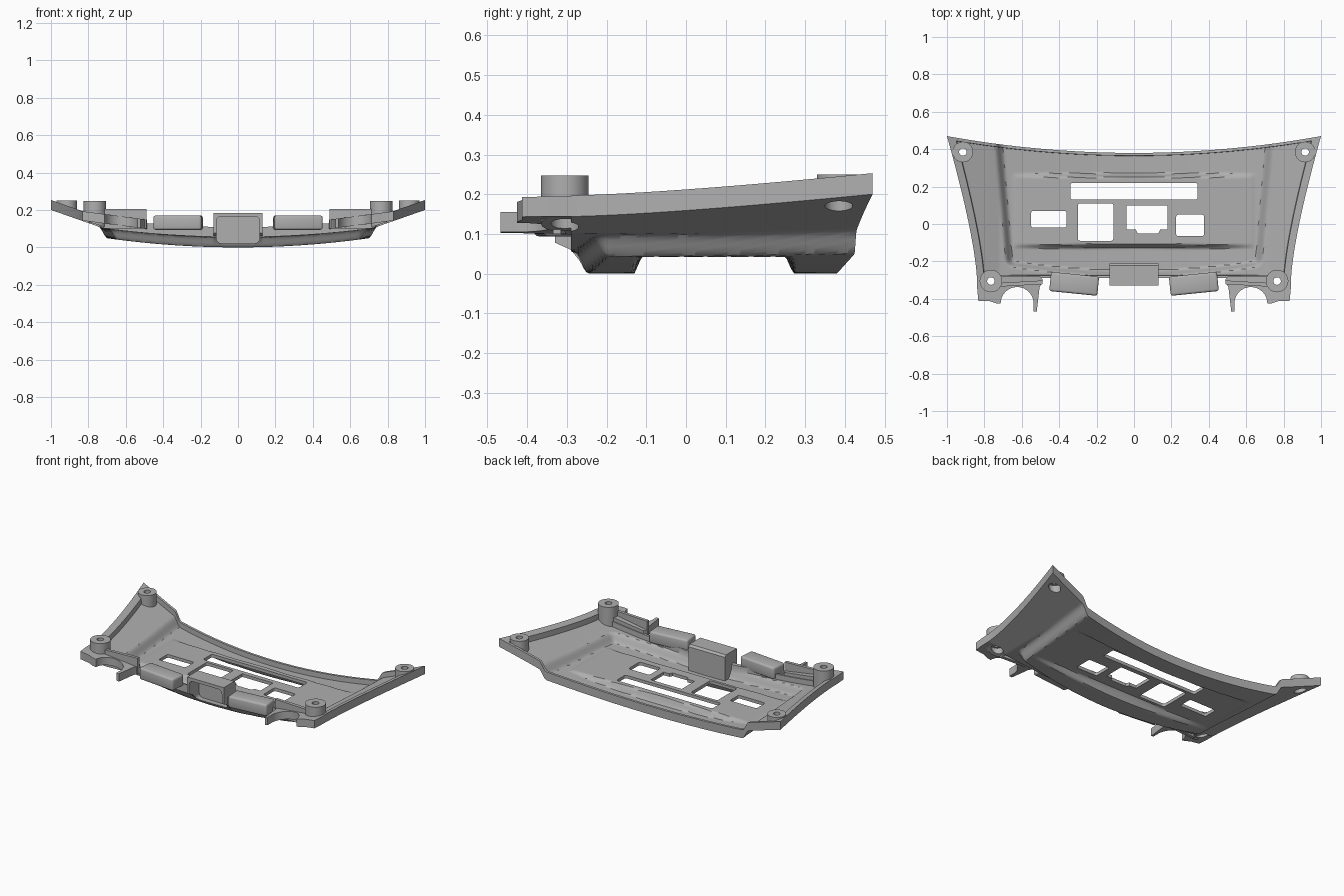
import bpy, bmesh, math
from mathutils import Matrix

cube = bpy.data.objects.get("Cube")
if cube:
    bpy.data.objects.remove(cube)

grey = bpy.data.materials.new("plain grey plastic")
grey.use_nodes = True
grey.diffuse_color = (0.43, 0.43, 0.43, 1)
grey.node_tree.nodes["Principled BSDF"].inputs["Base Color"].default_value = (0.43, 0.43, 0.43, 1)


def finish(bm, name, angle=35):
    bmesh.ops.recalc_face_normals(bm, faces=bm.faces[:])
    me = bpy.data.meshes.new(name)
    bm.to_mesh(me)
    bm.free()
    me.materials.append(grey)
    ob = bpy.data.objects.new(name, me)
    bpy.context.collection.objects.link(ob)
    return ob


def smooth(ob):
    bpy.ops.object.select_all(action='DESELECT')
    ob.select_set(True)
    bpy.context.view_layer.objects.active = ob
    bpy.ops.object.shade_smooth_by_angle(angle=math.radians(35))


def cut(ob, cutter):
    mod = ob.modifiers.new("cut", 'BOOLEAN')
    mod.operation = 'DIFFERENCE'
    mod.solver = 'EXACT'
    mod.object = cutter
    bpy.context.view_layer.objects.active = ob
    bpy.ops.object.modifier_apply(modifier=mod.name)


def stack(bm, rings):
    """Close a solid through a list of rings with equal point counts."""
    loops = [[bm.verts.new(p) for p in ring] for ring in rings]
    n = len(loops[0])
    for a, b in zip(loops, loops[1:]):
        for i in range(n):
            j = (i + 1) % n
            bm.faces.new((a[i], a[j], b[j], b[i]))
    bm.faces.new(loops[0][::-1])
    bm.faces.new(loops[-1])


def prism(bm, pts, low, high):
    stack(bm, [[(x, y, f(x, y)) for x, y in pts] for f in (low, high)])


def circle(cx, cy, r, n=32):
    return [(cx + r * math.cos(i * math.tau / n), cy + r * math.sin(i * math.tau / n)) for i in range(n)]


def rect(x0, x1, y0, y1, r=0.012):
    pts = []
    for k, (cx, cy) in enumerate([(x1 - r, y1 - r), (x0 + r, y1 - r), (x0 + r, y0 + r), (x1 - r, y0 + r)]):
        for s in range(4):
            a = math.radians(90 * k + 30 * s)
            pts.append((cx + r * math.cos(a), cy + r * math.sin(a)))
    return pts


def level(z):
    return lambda x, y: z


def clamp(t):
    return max(0.0, min(1.0, t))


def ease(t):
    t = clamp(t)
    return t * t * (3 - 2 * t)


# Underside shape: bowed pan, flat raised panel, step up to wings and front flange
def wing_z(x):
    x = abs(x)
    return 0.055 + 0.09 * x * x if x < 0.72 else 0.102 + 0.35 * (x - 0.72)


def under(x, y):
    ax = abs(x)
    pan = 0.1 * ax * ax
    outside = max(ax - 0.63, -0.11 - y, y - 0.25)
    pan += max(0, 0.045 - pan) * clamp(1 - outside / 0.02)
    side = (ax - (0.662 + 0.085 * y)) / 0.045
    front = (-0.245 + 0.12 * ax * ax - y) / 0.04
    s = ease(math.hypot(max(side, 0), max(front, 0)))
    return pan + (wing_z(x) - pan) * s


# Main plate: closed shell with a raised rim round the edge
def steps(n):
    inner = [0.024 + 0.952 * i / n for i in range(n + 1)]
    return [0, 0.0225] + inner + [0.9775, 1]


bm = bmesh.new()
us, vs = [2 * t - 1 for t in steps(170)], steps(84)
us = [math.copysign(min(1, abs(u) * 1.0), u) for u in us]
top, bottom = [], []
for j, v in enumerate(vs):
    half = 0.84 + 0.16 * v ** 1.4
    lo, hi = [], []
    for i, u in enumerate(us):
        edge = i < 2 or j < 2 or i >= len(us) - 2 or j >= len(vs) - 2
        x = u * half
        y = -0.29 + v * (0.67 + 0.09 * x * x)
        z = under(x, y)
        lo.append(bm.verts.new((x, y, z)))
        hi.append(bm.verts.new((x, y, z + (0.053 if edge else 0.02))))
    bottom.append(lo)
    top.append(hi)
nu, nv = len(us), len(vs)
for j in range(nv - 1):
    for i in range(nu - 1):
        for g in (top, bottom):
            bm.faces.new((g[j][i], g[j][i + 1], g[j + 1][i + 1], g[j + 1][i]))
border = [(0, i) for i in range(nu)] + [(j, nu - 1) for j in range(1, nv)]
border += [(nv - 1, i) for i in range(nu - 2, -1, -1)] + [(j, 0) for j in range(nv - 2, 0, -1)]
for (a, b), (c, d) in zip(border, border[1:] + border[:1]):
    bm.faces.new((bottom[a][b], bottom[c][d], top[c][d], top[a][b]))
plate = finish(bm, "main_plate")

# Cutter for panel openings
bm = bmesh.new()
notched = [(-0.04, -0.03), (0.01, -0.03), (0.02, -0.05), (0.13, -0.05), (0.14, -0.03),
           (0.18, -0.03), (0.18, 0.10), (-0.04, 0.10)]
openings = [rect(-0.34, 0.34, 0.13, 0.22), rect(-0.55, -0.36, -0.02, 0.07),
            rect(-0.30, -0.11, -0.09, 0.11), rect(0.225, 0.375, -0.065, 0.05), notched]
for pts in openings:
    prism(bm, pts, level(-0.2), level(0.4))
panel_cutter = finish(bm, "panel_cutter")

# Cutter for stepped screw holes
posts = [(s * x, y, r, z) for s in (-1, 1) for x, y, r, z in
         [(0.915, 0.385, 0.055, 0.25), (0.765, -0.305, 0.06, 0.247)]]
bm = bmesh.new()
for x, y, r, z in posts:
    seat = wing_z(x) + 0.035
    stack(bm, [[(px, py, h) for px, py in circle(x, y, rad)]
               for rad, h in [(0.035, -0.1), (0.035, seat), (0.02, seat), (0.02, 0.5)]])
screw_cutter = finish(bm, "screw_cutter")

# Screw bosses
bm = bmesh.new()
for x, y, r, z in posts:
    prism(bm, circle(x, y, r, 48), lambda px, py: wing_z(px) + 0.008, level(z))
bosses = finish(bm, "screw_bosses")

# Scalloped front lugs, and the upright walls behind them
arc = [(0.625 - 0.088 * math.cos(a), -0.425 + 0.088 * math.sin(a))
       for a in [math.pi * i / 16 for i in range(17)]]
lug = [(0.5, -0.28), (0.487, -0.3), (0.505, -0.34), (0.512, -0.40), (0.52, -0.467), (0.537, -0.467)]
lug += arc + [(0.735, -0.425), (0.77, -0.413), (0.832, -0.413), (0.838, -0.35), (0.84, -0.28)]
bm = bmesh.new()
walls = bmesh.new()
for s in (-1, 1):
    prism(bm, [(s * x, y) for x, y in lug],
          lambda x, y: 0.1 + 0.13 * (abs(x) - 0.5), lambda x, y: 0.15 + 0.13 * (abs(x) - 0.5))
    prism(walls, [(s * 0.49, -0.322), (s * 0.72, -0.335), (s * 0.72, -0.315), (s * 0.49, -0.302)],
          level(0.1), level(0.205))
lugs = finish(bm, "front_lugs")
front_walls = finish(walls, "front_walls")

# Centre hood with an open front pocket
bm = bmesh.new()
profile = [(-0.21, 0.012), (-0.255, 0.012), (-0.27, 0.035), (-0.29, 0.06), (-0.33, 0.078),
           (-0.33, 0.185), (-0.222, 0.185), (-0.21, 0.173)]
stack(bm, [[(x, y, z) for y, z in profile] for x in (-0.13, 0.13)])
hood = finish(bm, "centre_hood")
bm = bmesh.new()
stack(bm, [[(x, y, z) for x, z in rect(-0.116, 0.116, 0.022, 0.165, 0.025)] for y in (-0.5, -0.228)])
pocket_cutter = finish(bm, "pocket_cutter")

# Side clips on the front edge
bm = bmesh.new()
for s in (-1, 1):
    m = Matrix.Translation((s * 0.32, -0.32, 0.132)) @ Matrix.Rotation(s * 0.1, 4, 'Z')
    bmesh.ops.create_cube(bm, size=1, matrix=m @ Matrix.Diagonal((0.258, 0.103, 0.076, 1)))
bmesh.ops.bevel(bm, geom=bm.edges[:], offset=0.012, segments=3, affect='EDGES', profile=0.5)
clips = finish(bm, "front_clips")

for ob, cutters in [(plate, (panel_cutter, screw_cutter, pocket_cutter)), (bosses, (screw_cutter,)),
                    (lugs, (screw_cutter,)), (front_walls, (screw_cutter,)), (hood, (pocket_cutter,))]:
    for c in cutters:
        cut(ob, c)
for c in (panel_cutter, screw_cutter, pocket_cutter):
    bpy.data.objects.remove(c)
for ob in (plate, bosses, lugs, front_walls, hood, clips):
    smooth(ob)
